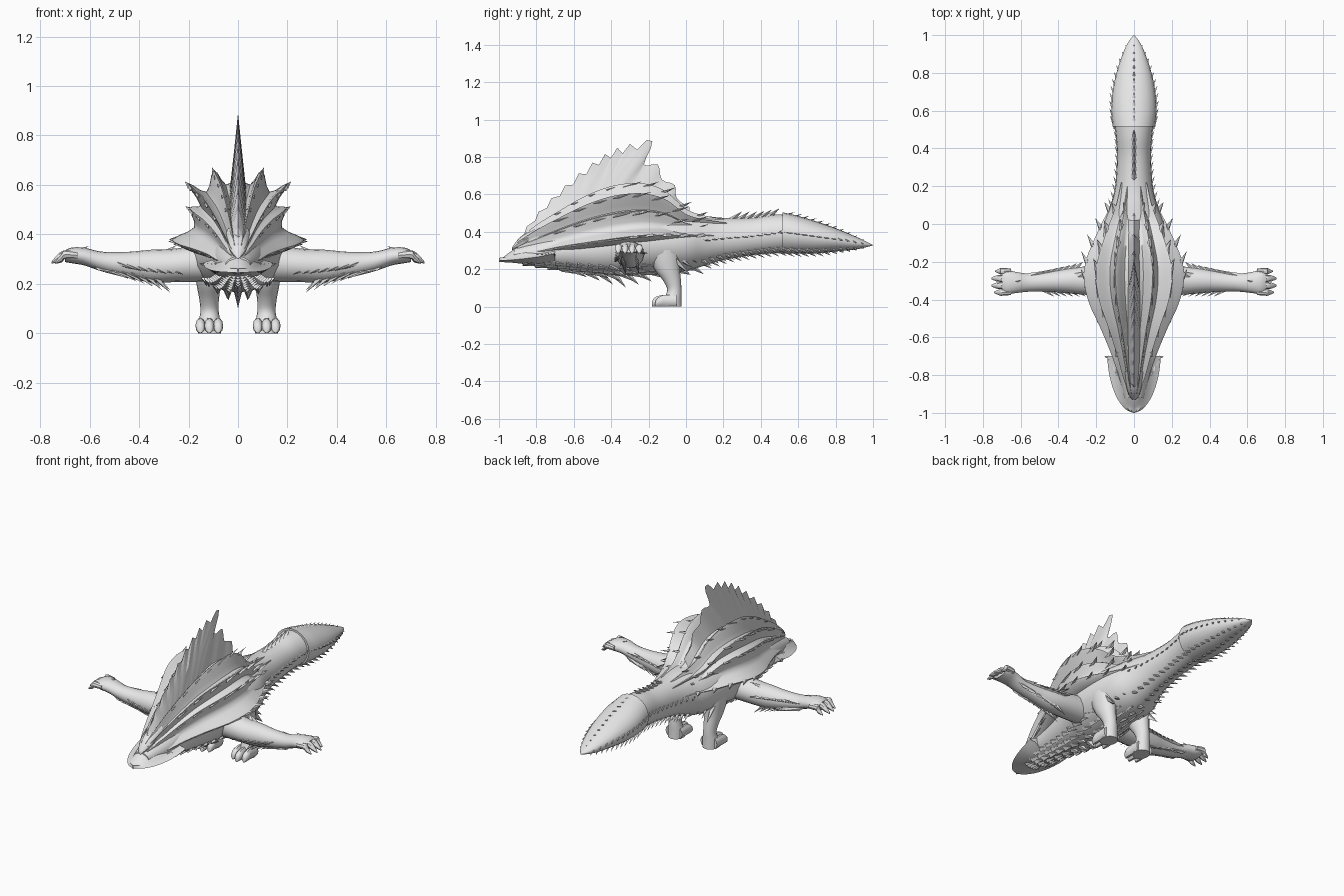
import bpy, bmesh, math
from mathutils import Vector as V

if "Cube" in bpy.data.objects:
    bpy.data.objects.remove(bpy.data.objects["Cube"])

hide = bpy.data.materials.new("pale grey hide")
hide.diffuse_color = (0.8, 0.8, 0.8, 1)
hide.use_nodes = True
hide.node_tree.nodes["Principled BSDF"].inputs["Base Color"].default_value = hide.diffuse_color


def make(name, verts, faces, mirror=False, angle=40):
    me = bpy.data.meshes.new(name)
    me.from_pydata([tuple(v) for v in verts], [], faces)
    bm = bmesh.new()
    bm.from_mesh(me)
    bmesh.ops.recalc_face_normals(bm, faces=bm.faces)
    bm.to_mesh(me)
    bm.free()
    me.materials.append(hide)
    ob = bpy.data.objects.new(name, me)
    bpy.context.collection.objects.link(ob)
    if mirror:
        ob.modifiers.new("Mirror", 'MIRROR').use_mirror_merge = False
    bpy.ops.object.select_all(action='DESELECT')
    ob.select_set(True)
    bpy.context.view_layer.objects.active = ob
    bpy.ops.object.shade_smooth_by_angle(angle=math.radians(angle))
    return ob


def smooth(rows, n=4):
    """Catmull-Rom resampling of rows of numbers."""
    out = []
    for i in range(len(rows) - 1):
        p, q, r, s = (rows[max(i - 1, 0)], rows[i], rows[i + 1],
                      rows[min(i + 2, len(rows) - 1)])
        for k in range(n):
            t = k / n
            out.append(tuple(b + .5 * t * (c - a + t * (2*a - 5*b + 4*c - d + t * (3*(b - c) + d - a)))
                             for a, b, c, d in zip(p, q, r, s)))
    return out + [tuple(rows[-1])]


def at(rows, y):
    """Row of values at position y (first column)."""
    for a, b in zip(rows, rows[1:]):
        if y <= b[0]:
            t = max(0, (y - a[0]) / (b[0] - a[0]))
            return [p + (q - p) * t for p, q in zip(a, b)]
    return list(rows[-1])


def loft(name, rings, mirror=False, angle=40):
    m = len(rings[0])
    verts = [p for r in rings for p in r]
    faces = [(i*m + j, i*m + (j+1) % m, (i+1)*m + (j+1) % m, (i+1)*m + j)
             for i in range(len(rings) - 1) for j in range(m)]
    faces += [tuple(range(m)), tuple(range(len(verts) - m, len(verts)))]
    return make(name, verts, faces, mirror, angle)


def ellipse(c, u, v, n=16):
    return [V(c) + V(u) * math.cos(2*math.pi*k/n) + V(v) * math.sin(2*math.pi*k/n) for k in range(n)]


def spikes(name, items, mirror=False):
    """Flat feather-like points: (base, tip, half width vector, thickness)."""
    verts, faces = [], []
    for base, tip, wide, thick in items:
        b, t, w = V(base), V(tip), V(wide)
        n = (t - b).cross(w).normalized() * thick
        k = len(verts)
        verts += [b - w, b + n, b + w, b - n, t]
        faces += [(k, k+1, k+4), (k+1, k+2, k+4), (k+2, k+3, k+4), (k+3, k, k+4), (k+3, k+2, k+1, k)]
    return make(name, verts, faces, mirror, 20)


def frange(a, b, n):
    return [a + (b - a) * i / (n - 1) for i in range(n)]


# Trunk and tail: y, half width, top, bottom
trunk = smooth([(-.92, .05, .31, .24), (-.75, .095, .37, .21), (-.6, .12, .41, .19), (-.45, .15, .45, .17),
                (-.3, .19, .5, .165), (-.15, .19, .5, .175), (0, .165, .49, .19), (.1, .125, .485, .22),
                (.2, .1, .475, .25), (.35, .09, .475, .275), (.45, .095, .49, .285), (.54, .105, .495, .29)])
club = smooth([(.515, .113, .505, .285), (.6, .12, .485, .283), (.7, .113, .455, .285), (.8, .093, .42, .295),
               (.9, .06, .378, .305), (.96, .032, .35, .317), (1, .002, .33, .328)])
for name, rows in (("trunk", trunk), ("tail_club", club)):
    loft(name, [ellipse((0, y, (t+b)/2), (w, 0, 0), (0, 0, (t-b)/2), 20) for y, w, t, b in rows])

# Ridged back shell: y, width factor, height factor, base height
shell = smooth([(-.9, .14, .25, .28), (-.8, .3, .5, .28), (-.68, .46, .67, .3), (-.55, .66, .86, .315),
                (-.42, .88, .98, .33), (-.3, .98, 1, .345), (-.2, .95, .95, .355), (-.1, .81, .8, .36),
                (0, .64, .5, .365), (.1, .46, .37, .37), (.22, .33, .3, .37)])
section = smooth([(0, .63), (.05, .595), (.1, .655), (.13, .565), (.205, .6), (.155, .51),
                  (.2, .5), (.18, .42), (.27, .37), (.2, .335)], 3)


def shell_point(y, x, z):
    _, w, h, b = at(shell, y)
    return V((x * w, y, b + (z - .34) * h))


rings = []
for row in shell:
    half = [shell_point(row[0], x, z) for x, z in section]
    rings.append(half + [V((-p.x, p.y, p.z)) for p in reversed(half[1:])])
loft("back_shell", rings, angle=60)

# Feather points running along the shell ridges
items = []
for x, z, n in ((.1, .65, 9), (.205, .595, 8), (.2, .497, 8), (.268, .37, 9)):
    out = V((x, 0, z - .34)).normalized()
    for y in frange(-.68, .06, n):
        p = shell_point(y, x, z)
        size = .5 + .5 * at(shell, y)[1]
        items.append((p - out * .012, p + (out * .022 + V((0, .075, -.005))) * size,
                      V((0, .03, 0)) + out.cross(V((0, 1, 0))) * .012, .008))
spikes("shell_feathers", items, True)

# Back fin: serrated edge over a tapering blade
edge = smooth([(-.9, .36), (-.82, .47), (-.72, .58), (-.61, .68), (-.5, .77), (-.4, .835), (-.3, .87),
               (-.18, .885), (-.225, .76), (-.15, .76), (-.13, .68), (-.06, .65), (-.05, .58), (.02, .53)], 3)
front_n = 21
verts, faces = [], []
for i, (y, z) in enumerate(edge):
    by = -.88 + .9 * i / (len(edge) - 1)
    bz = shell_point(by, 0, .58).z
    if i < front_n and i % 2:
        y, z = y + (by - y) * .1 + .012, z - (z - bz) * .13
    verts += [V((.034, by, bz)), V((.017, (by+y)/2, (bz+z)/2)), V((0, y, z)),
              V((-.017, (by+y)/2, (bz+z)/2)), V((-.034, by, bz))]
for i in range(len(edge) - 1):
    k = 5 * i
    faces += [(k+j, k+(j+1) % 5, k+5+(j+1) % 5, k+5+j) for j in range(5)]
make("back_fin", verts, faces, angle=20)

# Shovel-shaped head brim: y, half width, edge height, crown height, underside
brim = smooth([(-1, .004, .245, .25, .24), (-.98, .045, .247, .262, .238), (-.93, .085, .25, .3, .235),
               (-.86, .115, .257, .34, .228), (-.78, .134, .268, .36, .222), (-.7, .142, .285, .38, .235)])
loft("head_brim", [[V(p) for p in ((0, y, c), (w*.4, y, e+(c-e)*.75), (w*.65, y, e+.016), (w, y, e), (w*.6, y, u+.01),
                                  (0, y, u), (-w*.6, y, u+.01), (-w, y, e), (-w*.65, y, e+.016),
                                  (-w*.4, y, e+(c-e)*.75))] for y, w, e, c, u in brim])
loft("brow_crest", [ellipse((0, y, z), (r, 0, 0), (0, 0, r*.8), 10) for y, z, r in
                    smooth([(-.93, .31, .01), (-.9, .335, .03), (-.86, .36, .042), (-.78, .4, .05)])])
items = [((.075 + .06 * t, -.8 + .1 * t, .275), (.1 + .05 * t, -.74 + .03 * t, .285), (.02, 0, .006), .006)
         for t in frange(0, 1, 5)]
spikes("brim_points", items, True)

# Chin and chest quills
items = []
drop = [(-.9, .225), (-.7, .195), (-.5, .14), (-.36, .1), (-.25, .125), (-.1, .165), (.08, .175)]
for row, x in enumerate((0, .035, .07, .105)):
    for y in frange(-.84, .06 - row * .05, 14):
        w, t, b = at(trunk, y)[1:]
        xx = x * w / .15
        z0 = (t+b)/2 - (t-b)/2 * math.sqrt(max(0, 1 - (xx/w)**2)) + .01
        tipz = at(drop, y)[1] + row * .027
        for s in ((1, -1) if row else (1,)):
            items.append(((s*xx, y - .03, z0), (s*xx*.98, y + .035, min(tipz, z0 - .012)), (.018, 0, 0), .018))
spikes("chest_quills", items)

# Tail serrations on top, bottom and sides
items = []
for y in frange(.1, .94, 22):
    w, t, b = at(club if y > .52 else trunk, y)[1:]
    mid, f = (t+b)/2, min(1, (1.02 - y) * 3)
    for s in (1, -1):
        items.append(((s*(w-.01), y - .02, mid + .01), (s*(w+.012*f), y + .035*f, mid), (0, .022, 0), .012))
        items.append(((s*w*.6, y - .02, b + .03), (s*w*.68, y + .04*f, b - .004), (0, .022, 0), .012))
    items.append(((0, y - .02, b + .015), (0, y + .04*f, b - .018*f), (0, .024, 0), .014))
    if y > .25:
        items.append(((0, y - .03, t - .015), (0, y + .04*f, t + (.035 if y < .5 else .006)*f), (0, .03, 0), .02))
spikes("tail_serrations", items)

# Arms: x, y, z, depth radius, height radius
arm = smooth([(.08, -.3, .29, .08, .08), (.25, -.3, .275, .075, .068), (.35, -.3, .272, .066, .066),
              (.45, -.305, .277, .054, .052), (.55, -.31, .29, .048, .04), (.62, -.31, .31, .055, .036),
              (.67, -.307, .315, .064, .032), (.7, -.305, .312, .055, .024)])
loft("arm", [ellipse((x, y, z), (0, a, 0), (0, 0, b)) for x, y, z, a, b in arm], True)
for i, (y, length) in enumerate(((-.25, .735), (-.288, .755), (-.326, .755), (-.362, .74))):
    loft("finger_%d" % i, [ellipse((x, y, z), (0, r, 0), (0, 0, r), 8) for x, z, r in smooth(
        [(.65, .315, .014), (.7, .318, .018), (length - .025, .303, .015), (length, .285, .004)], 3)], True)

# Forearm feathers sweeping toward the elbow
items = []
for k, x in enumerate(frange(.36, .56, 7)):
    z = at(arm, x)[2]
    for y, lift in ((-.34, 0), (-.27, .01)):
        items.append(((x, y, z - .025), (x - .085, y + .02, .165 + .011*k + lift), (.035, 0, .012), .014))
    items.append(((x, -.275, z + .01), (x - .09, -.2 - .008*k, z + .015), (.035, .01, 0), .012))
    items.append(((x - .05, -.335, z), (x - .14, -.385, z - .035), (.03, 0, .02), .01))
items += [((.33, -.3, .31), (.25, -.25, .355), (.03, .03, 0), .014),
          ((.68, -.3, .325), (.6, -.3, .353), (.02, .03, 0), .012)]
spikes("forearm_feathers", items, True)

# Legs: z, x, y, side radius, depth radius
leg = smooth([(.41, .1, -.11, .04, .05), (.35, .11, -.115, .068, .082), (.28, .118, -.115, .06, .085),
              (.2, .118, -.1, .05, .068), (.14, .117, -.075, .04, .048), (.09, .115, -.062, .037, .038),
              (.045, .115, -.07, .044, .046), (0, .115, -.075, .046, .052)])
loft("leg", [ellipse((x, y, z), (a, 0, 0), (0, b, 0)) for z, x, y, a, b in leg], True)
for i, (x, front) in enumerate(((.08, -.165), (.116, -.182), (.152, -.165))):
    loft("toe_%d" % i, [ellipse((x, y, h), (.0185 * k, 0, 0), (0, 0, h), 10) for y, h, k in smooth(
        [(-.05, .03, 1), (-.11, .032, 1), (front + .03, .029, 1.1), (front + .006, .02, .8), (front, .01, .3)], 3)], True)
spikes("thigh_feathers", [((.1 + .02*i, -.05, .3 - .03*i), (.11 + .02*i, .06 - .02*i, .235 - .03*i),
                           (.02, 0, .02), .012) for i in range(3)], True)
